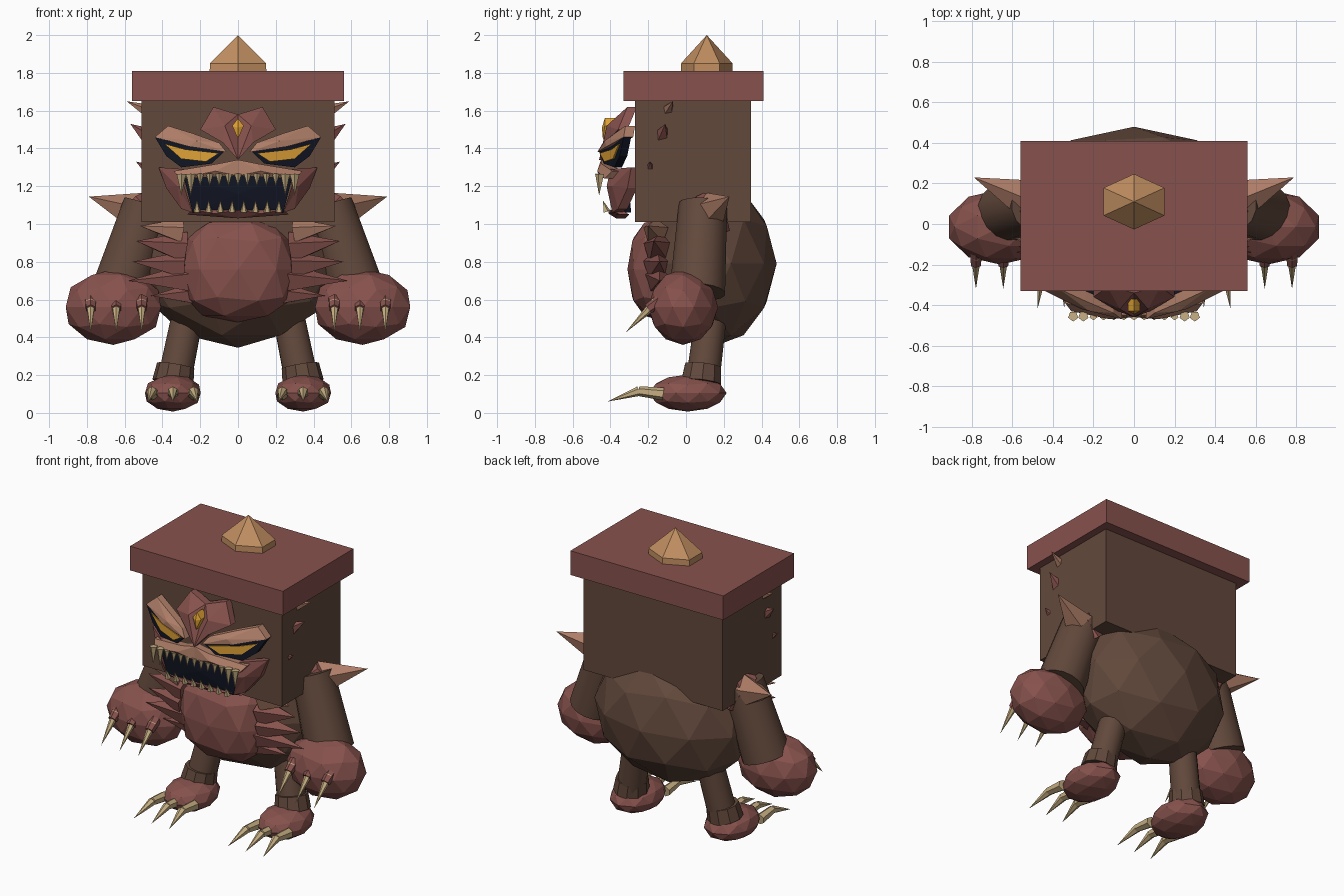
import bpy, bmesh
from mathutils import Vector, Matrix

cube = bpy.data.objects.get("Cube")
if cube:
    bpy.data.objects.remove(cube, do_unlink=True)


def material(name, *srgb):
    rgb = [(c / 255) ** 2.2 for c in srgb]
    m = bpy.data.materials.new(name)
    m.use_nodes = True
    m.diffuse_color = (*rgb, 1)
    m.node_tree.nodes["Principled BSDF"].inputs["Base Color"].default_value = (*rgb, 1)
    return m


BROWN = material("brown hide", 98, 74, 62)
RED = material("dull red", 134, 83, 78)
PINK = material("dusty tan", 172, 124, 103)
TAN = material("horn tan", 190, 140, 96)
BONE = material("bone", 196, 172, 128)
GOLD = material("eye gold", 222, 160, 56)
NAVY = material("dark navy", 24, 28, 40)


def finish(name, bm, mat, smooth=False):
    bmesh.ops.recalc_face_normals(bm, faces=bm.faces)
    mesh = bpy.data.meshes.new(name)
    bm.to_mesh(mesh)
    bm.free()
    mesh.materials.append(mat)
    ob = bpy.data.objects.new(name, mesh)
    bpy.context.collection.objects.link(ob)
    if smooth:
        bpy.context.view_layer.objects.active = ob
        bpy.ops.object.select_all(action="DESELECT")
        ob.select_set(True)
        bpy.ops.object.shade_smooth_by_angle()
    return ob


def box(name, low, high, mat):
    low, high = Vector(low), Vector(high)
    bm = bmesh.new()
    bmesh.ops.create_cube(bm, size=1, matrix=Matrix.Translation((low + high) / 2)
                          @ Matrix.Diagonal((*(high - low), 1)))
    finish(name, bm, mat)


def ball(name, center, radii, mat, power=1.0):
    """Faceted ellipsoid; a power under one squares it off."""
    bm = bmesh.new()
    bmesh.ops.create_icosphere(bm, subdivisions=2, radius=1)
    for v in bm.verts:
        v.co = Vector([c + r * (abs(k) ** power) * (1 if k > 0 else -1)
                       for c, r, k in zip(center, radii, v.co)])
    finish(name, bm, mat)


def spike(name, base, tip, r, mat, sides=5, end=0.0, smooth=False):
    """Cone or tapered cylinder from base to tip."""
    base, tip = Vector(base), Vector(tip)
    d = tip - base
    bm = bmesh.new()
    bmesh.ops.create_cone(bm, cap_ends=True, segments=sides, radius1=r, radius2=end,
                          depth=d.length, matrix=Matrix.Translation((base + tip) / 2)
                          @ d.to_track_quat("Z", "Y").to_matrix().to_4x4())
    bmesh.ops.remove_doubles(bm, verts=bm.verts, dist=0.0001)
    return finish(name, bm, mat, smooth)


def slab(name, outline, apex, mat, side=1, depth=0.05):
    """Faceted plate whose front faces fan out from an apex."""
    bm = bmesh.new()
    front = [bm.verts.new((x * side, y, z)) for x, y, z in outline]
    back = [bm.verts.new((x * side, y + depth, z)) for x, y, z in outline]
    top = bm.verts.new((apex[0] * side, apex[1], apex[2]))
    n = len(front)
    for i in range(n):
        j = (i + 1) % n
        bm.faces.new((front[i], front[j], top))
        bm.faces.new((front[j], front[i], back[i], back[j]))
    bm.faces.new(back)
    finish(name, bm, mat)


# Chest-shaped head, lid and knob
box("head_box", (-.51, -.27, 1.01), (.51, .345, 1.65), BROWN)
box("lid", (-.56, -.33, 1.65), (.56, .41, 1.81), RED)
for name, z0, z1, end in (("knob_base", 1.81, 1.85, .135), ("knob_point", 1.85, 2, 0)):
    knob = spike(name, (0, 0, z0), (0, 0, z1), .137, TAN, 6, end)
    knob.location = (0, .11, 0)
    knob.scale = (1.265, 1, 1)

# Torso and belly plate
ball("torso", (0, .13, .79), (.53, .35, .445), BROWN)
ball("belly", (0, -.1, .76), (.31, .21, .28), RED, .8)

# Mouth
slab("mouth", [(-.29, -.41, 1.26), (.29, -.41, 1.26), (.24, -.39, 1.06), (-.24, -.39, 1.06)],
     (0, -.41, 1.16), NAVY, depth=.1)
for i in range(13):
    x = (i - 6) * .05
    big = abs(i - 6) > 4
    spike("upper_tooth", (x, -.455, 1.265), (x, -.46, 1.15 if big else 1.2),
          .026 if big else .02, BONE)
for i in range(8):
    x = (i - 3.5) * .062
    spike("lower_tooth", (x, -.42, 1.065), (x, -.44, 1.125), .02, BONE)


def eye_y(x):
    return -.485 + .352 * x


def eye_plate(name, points, mat, side, lift, depth):
    pts = [(x, eye_y(x) - lift, z) for x, z in points]
    mid = [sum(c) / len(pts) for c in zip(*pts)]
    slab(name, pts, mid, mat, side, depth)


for s, word in ((1, "left_"), (-1, "right_")):
    def at(x, y, z):
        return (x * s, y, z)

    # Face plates
    slab(word + "forehead", [(0, -.46, 1.34), (.08, -.43, 1.43), (.2, -.36, 1.5),
         (.13, -.31, 1.62), (0, -.34, 1.58)], (.07, -.42, 1.52), RED, s)
    slab(word + "brow", [(.06, -.47, 1.38), (.1, -.44, 1.43), (.24, -.38, 1.48),
         (.37, -.32, 1.52), (.44, -.33, 1.46), (.26, -.42, 1.41)], (.22, -.43, 1.44), PINK, s)
    eye_plate(word + "eye_socket", [(.07, 1.385), (.3, 1.42), (.44, 1.46), (.38, 1.36),
              (.3, 1.3), (.14, 1.32)], NAVY, s, 0, .04)
    eye_plate(word + "eye", [(.1, 1.375), (.28, 1.395), (.39, 1.425), (.3, 1.345),
              (.17, 1.33)], GOLD, s, .008, .008)
    slab(word + "upper_lip", [(0, -.45, 1.34), (.1, -.45, 1.32), (.34, -.39, 1.28),
         (.31, -.43, 1.24), (0, -.46, 1.255)], (.12, -.47, 1.28), PINK, s)
    slab(word + "cheek", [(.28, -.4, 1.29), (.42, -.29, 1.3), (.38, -.31, 1.19),
         (.3, -.36, 1.08), (.24, -.39, 1.06), (.285, -.42, 1.2)], (.32, -.39, 1.2), RED, s)
    slab(word + "lower_lip", [(0, -.41, 1.075), (.24, -.39, 1.075), (.27, -.35, 1.05),
         (0, -.37, 1.03)], (.12, -.41, 1.055), RED, s)
    slab(word + "forehead_gem", [(0, -.43, 1.56), (.03, -.43, 1.52), (0, -.44, 1.45)],
         (0, -.445, 1.51), GOLD, s, .06)

    # Barbs on the head sides
    for base, tip, r, mat in (((.48, -.1, 1.6), (.59, -.07, 1.65), .035, PINK),
                              ((.47, -.13, 1.46), (.57, -.11, 1.53), .05, RED),
                              ((.48, -.19, 1.29), (.54, -.19, 1.33), .03, RED)):
        spike(word + "head_barb", at(*base), at(*tip), r, mat)

    # Barbs beside the belly
    for base, tip, r, mat in (((.3, -.16, .96), (.52, -.2, .99), .07, PINK),
                              ((.28, -.14, .87), (.54, -.17, .91), .09, RED),
                              ((.28, -.15, .78), (.56, -.14, .8), .08, RED),
                              ((.26, -.14, .71), (.58, -.14, .7), .08, RED),
                              ((.2, -.12, .63), (.46, -.13, .62), .07, RED)):
        spike(word + "chest_barb", at(*base), at(*tip), r, mat)

    # Arm, shoulder horn, fist and claws
    spike(word + "arm", at(.48, .09, 1.1), at(.63, .06, .64), .13, BROWN, 16, .15, True)
    spike(word + "shoulder_cap", at(.46, .1, 1.01), at(.55, .13, 1.12), .14, RED, 6, .08)
    spike(word + "shoulder_horn", at(.52, .12, 1.06), at(.79, .23, 1.145), .11, PINK)
    ball(word + "fist", at(.66, -.015, .56), (.265, .185, .2), RED)
    for x in (.51, .645, .78):
        spike(word + "claw_socket", at(x, -.13, .6), at(x, -.2, .55), .035, RED, 6, .028)
        spike(word + "claw", at(x, -.16, .585), at(x, -.32, .425), .028, BONE, 6)

    # Leg, cuff, foot and toe claws
    spike(word + "leg", at(.27, .13, .5), at(.335, .09, .18), .085, BROWN, 16, .09, True)
    spike(word + "cuff", at(.33, .09, .25), at(.345, .08, .16), .1, BROWN, 10, .11)
    ball(word + "foot", at(.345, .01, .105), (.155, .205, .098), RED)
    for i in (-1, 0, 1):
        x = .345 + i * .11
        knuckle = at(x, -.25, .115)
        spike(word + "toe_base", at(x, -.12, .1), knuckle, .034, BONE, 6, .026)
        spike(word + "toe_claw", knuckle, at(x + i * .02, -.415, .06), .026, BONE, 6)
